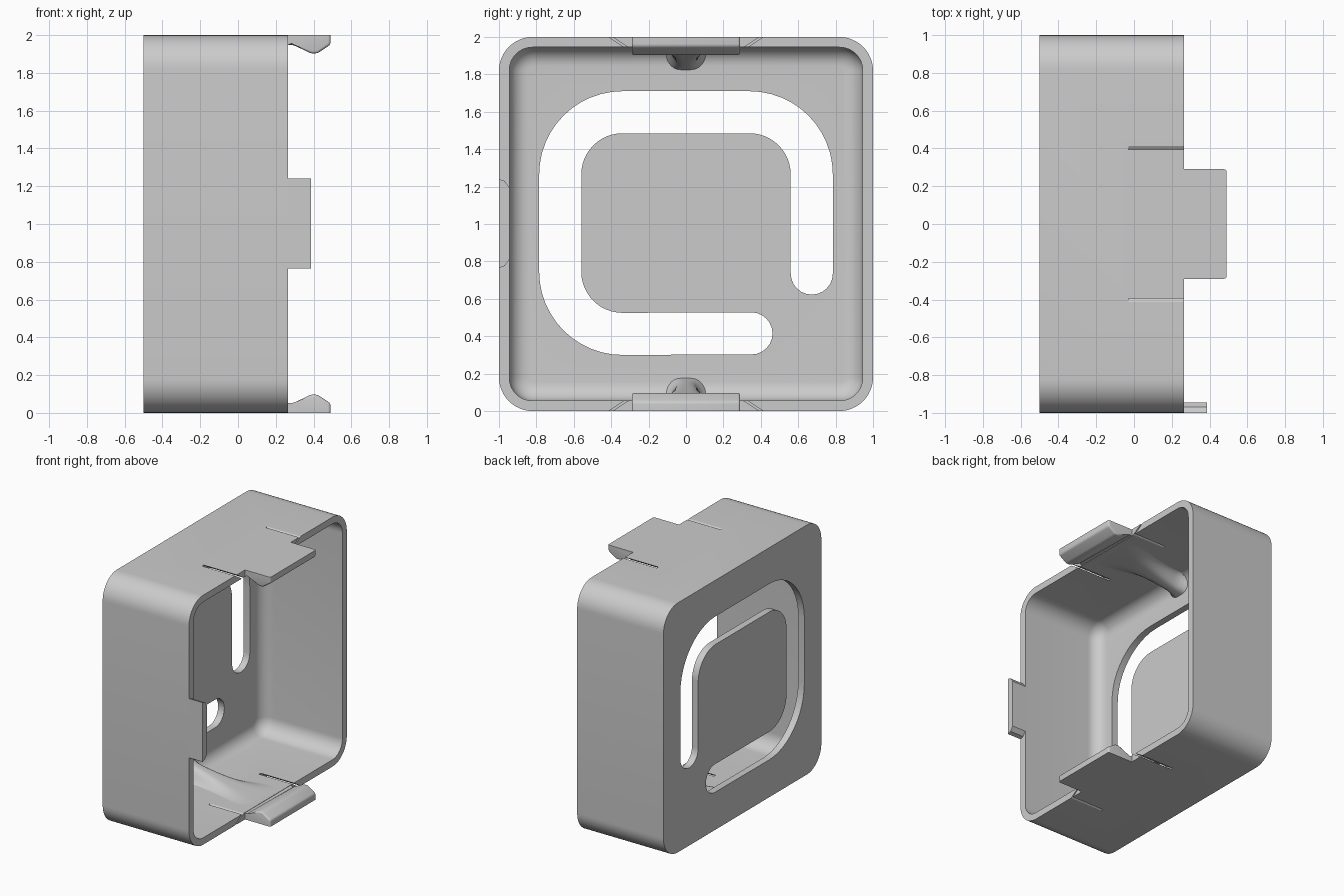
import bpy, bmesh, math

cube = bpy.data.objects.get("Cube")
if cube:
    bpy.data.objects.remove(cube, do_unlink=True)

BACK, RIM, WALL = -0.5, 0.265, 0.055
grey = bpy.data.materials.new("light grey plastic")
grey.use_nodes = True
grey.diffuse_color = (0.6, 0.6, 0.6, 1)
grey.node_tree.nodes["Principled BSDF"].inputs["Base Color"].default_value = (0.6, 0.6, 0.6, 1)


def finish(name, bm):
    """Turn a bmesh into a named grey object."""
    bmesh.ops.recalc_face_normals(bm, faces=bm.faces)
    mesh = bpy.data.meshes.new(name)
    bm.to_mesh(mesh)
    bm.free()
    obj = bpy.data.objects.new(name, mesh)
    bpy.context.collection.objects.link(obj)
    mesh.materials.append(grey)
    return obj


def loft(name, rings):
    """Skin closed rings of equal length and cap both ends."""
    bm = bmesh.new()
    loops = [[bm.verts.new(p) for p in ring] for ring in rings]
    n = len(loops[0])
    for a, b in zip(loops, loops[1:]):
        for i in range(n):
            j = (i + 1) % n
            bm.faces.new((a[i], a[j], b[j], b[i]))
    bm.faces.new(loops[0])
    bm.faces.new(loops[-1])
    return finish(name, bm)


def arc(cy, cz, r, start, end, steps=12):
    """Points on an arc in the y-z plane, angles in degrees."""
    angles = [math.radians(start + (end - start) * i / steps) for i in range(steps + 1)]
    return [(cy + r * math.cos(a), cz + r * math.sin(a)) for a in angles]


def box_ring(x, inset, radius):
    """Rounded square around the box axis."""
    c = 1 - inset - radius
    quads = ((c, c, 0), (-c, c, 90), (-c, -c, 180), (c, -c, 270))
    return [(x, y, z + 1) for cy, cz, a in quads for y, z in arc(cy, cz, radius, a, a + 90)]


def smooth(obj):
    bpy.ops.object.select_all(action='DESELECT')
    obj.select_set(True)
    bpy.context.view_layer.objects.active = obj
    bpy.ops.object.shade_smooth_by_angle(angle=math.radians(32))


def cut(target, cutter):
    mod = target.modifiers.new("cut", 'BOOLEAN')
    mod.operation = 'DIFFERENCE'
    mod.solver = 'EXACT'
    mod.object = cutter
    bpy.context.view_layer.objects.active = target
    bpy.ops.object.modifier_apply(modifier=mod.name)
    bpy.data.objects.remove(cutter, do_unlink=True)


# Open box with a filleted inner floor
FILLET = 0.1
rings = [box_ring(BACK, 0, 0.18), box_ring(RIM, 0, 0.18), box_ring(RIM, WALL, 0.125)]
for i in range(9):
    a = math.radians(90 * i / 8)
    shift = FILLET * (1 - math.cos(a))
    x = BACK + WALL + FILLET * (1 - math.sin(a))
    rings.append(box_ring(x, WALL + shift, 0.125 - shift))
box = loft("box_shell", rings)

# Wrap-around slot through the closed wall
OUT, IN = 0.445, 0.22
mid, half = (OUT + IN) / 2, (OUT - IN) / 2
slot = (arc(0.35, 0.415, half, 90, -90)
        + arc(-0.34, 0.745, OUT, 270, 180) + arc(-0.34, 1.265, OUT, 180, 90)
        + arc(0.34, 1.265, OUT, 90, 0)
        + arc(0.34 + mid, 0.735, half, 0, -180)
        + arc(0.34, 1.265, IN, 0, 90) + arc(-0.34, 1.265, IN, 90, 180)
        + arc(-0.34, 0.745, IN, 180, 270))
cut(box, loft("slot_cutter", [[(x, y, z) for y, z in slot] for x in (-0.6, -0.4)]))

# Slanted slits freeing the clip tongues
for side in (-1, 1):
    for flip in (False, True):
        section = [(0.425, 2.02), (0.445, 2.02), (0.29, 1.92), (0.27, 1.92)]
        pts = [(side * y, 2 - z if flip else z) for y, z in section]
        cut(box, loft("slit_cutter", [[(x, y, z) for y, z in pts] for x in (-0.03, 0.3)]))
smooth(box)


def hook(name, flip):
    """Snap hook beyond the rim with softened lower edges."""
    profile = [(RIM, 0), (0.49, 0), (0.49, 0.05), (0.42, 0.097),
               (0.385, 0.097), (0.295, 0.052), (RIM, 0.052)]
    z = (lambda d: d) if flip else (lambda d: 2 - d)
    obj = loft(name, [[(x, y, z(d)) for x, d in profile] for y in (-0.29, 0.29)])
    bm = bmesh.new()
    bm.from_mesh(obj.data)
    outer = z(0)
    edges = [e for e in bm.edges
             if all(v.co.x > RIM + 0.01 for v in e.verts)
             and any(abs(v.co.z - outer) > 0.01 for v in e.verts)]
    bmesh.ops.bevel(bm, geom=edges, offset=0.022, segments=4, profile=0.5,
                    affect='EDGES', clamp_overlap=True)
    bm.to_mesh(obj.data)
    bm.free()
    smooth(obj)


def rib(name, flip):
    """Flared stiffening rib from the closed wall along the tongue."""
    rings = []
    for i in range(25):
        s = 1 - i / 24
        x = RIM - s * (RIM - BACK - 0.05)
        width = 0.075 + 0.16 * (1 - s) ** 2 + 0.05 * max(0, (s - 0.85) / 0.15) ** 2
        height = 0.125 * s ** 1.4
        ring = []
        for k in range(33):
            y = -0.27 + 0.54 * k / 32
            ring.append((y, WALL - 0.003 + height * math.exp(-(y / width) ** 4)))
        ring += [(0.27, 0.03), (-0.27, 0.03)]
        rings.append([(x, y, d if flip else 2 - d) for y, d in ring])
    smooth(loft(name, rings))


for label, flip in (("top", False), ("bottom", True)):
    hook(label + "_hook", flip)
    rib(label + "_rib", flip)

# Locating tab on the front wall, chamfered towards the inside
tab = [(-1, 0.765), (-0.97, 0.775), (-0.945, 0.81), (-0.945, 1.195), (-0.97, 1.23), (-1, 1.24)]
loft("front_tab", [[(x, y, z) for y, z in tab] for x in (RIM, 0.387)])
